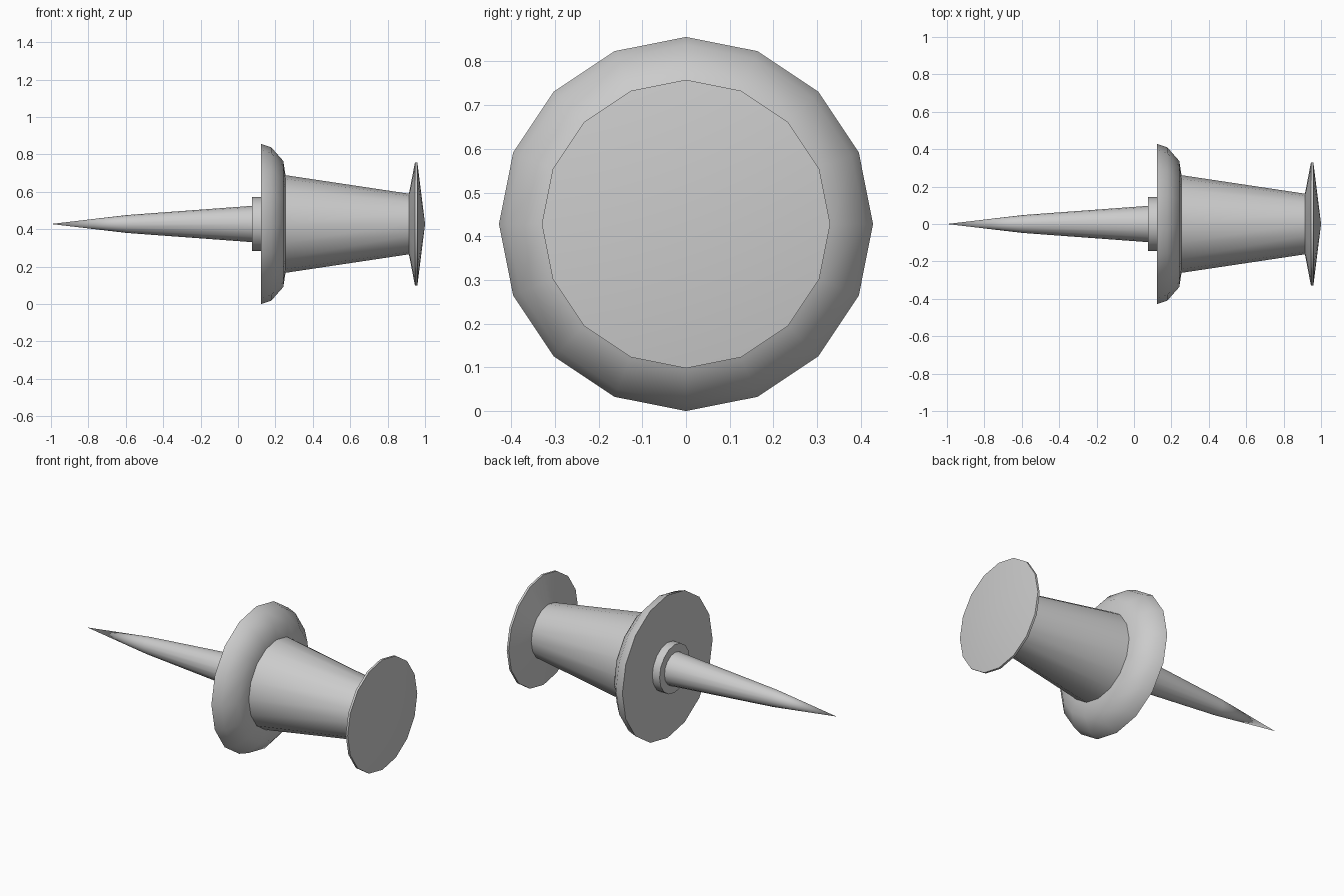
import bpy, bmesh, math

if "Cube" in bpy.data.objects:
    bpy.data.objects.remove(bpy.data.objects["Cube"])

SIDES = 16
AXIS_Z = 0.428


def lathe(name, profile, angle=40):
    """Revolve (x, radius) points around the pin's horizontal axis."""
    bm = bmesh.new()
    rings = []
    for x, r in profile:
        if r == 0:
            rings.append([bm.verts.new((x, 0, AXIS_Z))] * SIDES)
        else:
            rings.append([bm.verts.new((x, r * math.sin(2 * math.pi * i / SIDES),
                                        AXIS_Z + r * math.cos(2 * math.pi * i / SIDES)))
                          for i in range(SIDES)])
    for a, b in zip(rings, rings[1:]):
        for i in range(SIDES):
            j = (i + 1) % SIDES
            corners = list(dict.fromkeys((a[i], a[j], b[j], b[i])))
            bm.faces.new(corners)
    bmesh.ops.recalc_face_normals(bm, faces=bm.faces)
    # Open shells: make sure the normals point away from the axis
    if sum(f.normal.y * f.calc_center_median().y * f.calc_area() for f in bm.faces) < 0:
        bmesh.ops.reverse_faces(bm, faces=bm.faces)
    mesh = bpy.data.meshes.new(name)
    bm.to_mesh(mesh)
    bm.free()
    obj = bpy.data.objects.new(name, mesh)
    bpy.context.collection.objects.link(obj)
    bpy.ops.object.select_all(action='DESELECT')
    obj.select_set(True)
    bpy.context.view_layer.objects.active = obj
    bpy.ops.object.shade_smooth_by_angle(angle=math.radians(angle))
    return obj


# Metal needle, tapering to the point
lathe("needle", [(-1, 0), (-0.593, 0.048), (0.075, 0.097)])

# Small collar where the needle meets the handle
lathe("collar", [(0.075, 0.097), (0.075, 0.144), (0.123, 0.144)])

# Handle: wide rounded flange, then the tapered grip
lathe("handle", [(0.123, 0.144), (0.123, 0.428), (0.178, 0.41), (0.242, 0.337),
                 (0.254, 0.261), (0.914, 0.162)], 50)

# Push head: flared back, thin rim and shallow domed front
lathe("head", [(0.914, 0.162), (0.946, 0.33), (0.959, 0.33), (1, 0)])
